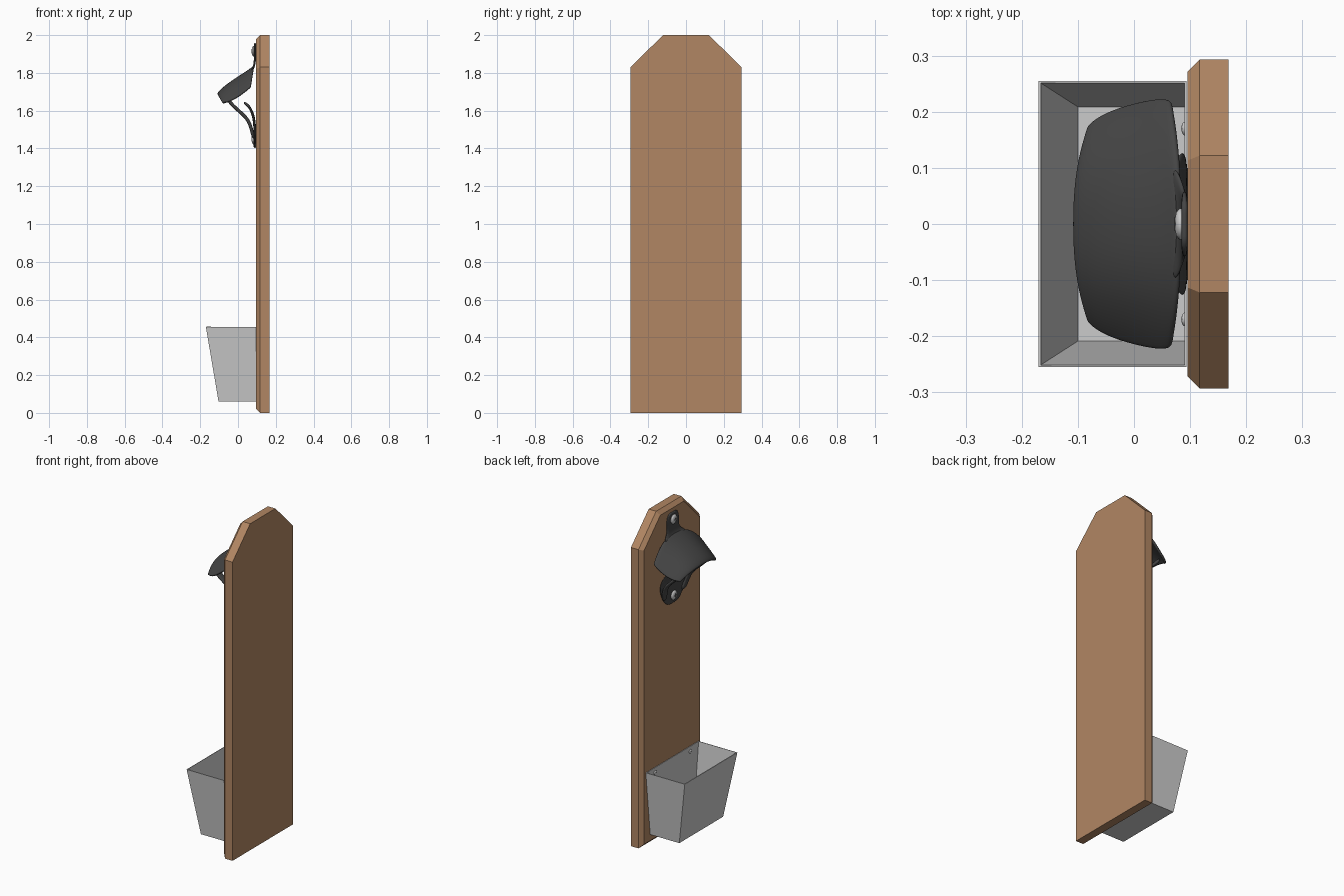
import bpy, bmesh, math
from mathutils import Vector

if "Cube" in bpy.data.objects:
    bpy.data.objects.remove(bpy.data.objects["Cube"])


def material(name, rgb):
    m = bpy.data.materials.new(name)
    m.diffuse_color = (*rgb, 1)
    m.use_nodes = True
    m.node_tree.nodes["Principled BSDF"].inputs["Base Color"].default_value = m.diffuse_color
    return m


WOOD = material("wood", (0.44, 0.24, 0.125))
IRON = material("dark_iron", (0.06, 0.06, 0.06))


def finish(name, bm, mat=None, smooth=False):
    bmesh.ops.recalc_face_normals(bm, faces=bm.faces)
    me = bpy.data.meshes.new(name)
    bm.to_mesh(me)
    bm.free()
    ob = bpy.data.objects.new(name, me)
    bpy.context.collection.objects.link(ob)
    if mat:
        me.materials.append(mat)
    if smooth:
        for p in me.polygons:
            p.use_smooth = True
    return ob


def sheet(name, rows, thickness, mat, offset=0):
    """Smooth thick sheet lofted through rows of points."""
    bm = bmesh.new()
    grid = [[bm.verts.new(p) for p in r] for r in rows]
    for a, b in zip(grid, grid[1:]):
        for i in range(len(a) - 1):
            bm.faces.new((a[i], a[i + 1], b[i + 1], b[i]))
    ob = finish(name, bm, mat, True)
    s = ob.modifiers.new("thick", "SOLIDIFY")
    s.thickness, s.offset = thickness, offset
    d = ob.modifiers.new("round", "SUBSURF")
    d.levels = d.render_levels = 2
    return ob


def screw(name, x, y, z, r, h):
    """Domed screw head pointing to -x, with a cross recess."""
    bm = bmesh.new()
    n, rings = 24, []
    for rad, dx in ((r, 0), (r, -h * .35), (r * .75, -h * .8), (r * .35, -h)):
        rings.append([bm.verts.new((x + dx, y + rad * math.cos(2 * math.pi * i / n),
                                    z + rad * math.sin(2 * math.pi * i / n))) for i in range(n)])
    for a, b in zip(rings, rings[1:]):
        for i in range(n):
            j = (i + 1) % n
            bm.faces.new((a[i], a[j], b[j], b[i]))
    bm.faces.new(rings[0])
    bm.faces.new(rings[-1])
    finish(name, bm, None, True)
    for k, (sy, sz) in enumerate(((r * .9, r * .2), (r * .2, r * .9))):
        bm = bmesh.new()
        bmesh.ops.create_cube(bm, size=1)
        bmesh.ops.scale(bm, vec=(h * .2, sy, sz), verts=bm.verts)
        bmesh.ops.translate(bm, vec=(x - h * .95, y, z), verts=bm.verts)
        finish(f"{name}_slot_{k}", bm, IRON)


# Backboard with clipped top corners and a chamfered front edge
bm = bmesh.new()
outline = [(-.293, 0), (.293, 0), (.293, 1.83), (.122, 2), (-.122, 2), (-.293, 1.83)]
back = bm.faces.new([bm.verts.new((.168, y, z)) for y, z in outline])
ext = bmesh.ops.extrude_face_region(bm, geom=[back], use_keep_orig=True)["geom"]
bmesh.ops.translate(bm, vec=(-.051, 0, 0), verts=[g for g in ext if isinstance(g, bmesh.types.BMVert)])
front = [g for g in ext if isinstance(g, bmesh.types.BMFace)][0]
bmesh.ops.recalc_face_normals(bm, faces=bm.faces)
bmesh.ops.inset_region(bm, faces=[front], thickness=.022, use_even_offset=True)
bmesh.ops.translate(bm, vec=(-.022, 0, 0), verts=front.verts)
finish("backboard", bm, WOOD)

# Open tapered cap box
bm = bmesh.new()
low = [bm.verts.new(p) for p in ((-.103, -.212, .06), (.094, -.212, .06), (.094, .212, .06), (-.103, .212, .06))]
top = [bm.verts.new(p) for p in ((-.17, -.255, .455), (.094, -.255, .455), (.094, .255, .455), (-.17, .255, .455))]
bm.faces.new(low[::-1])
for i in range(4):
    j = (i + 1) % 4
    bm.faces.new((low[i], low[j], top[j], top[i]))
box = finish("cap_box", bm)
s = box.modifiers.new("wall", "SOLIDIFY")
s.thickness, s.offset, s.use_even_offset = .004, -1, True
for n, y in (("left", -.17), ("right", .17)):
    screw(f"box_screw_{n}", .091, y, .425, .012, .006)

# Opener hood: arched rows from the wall outwards
# each row: centre x, centre z, side x, side z, half width
rows = []
for cx, cz, sx, sz, w in ((.084, 1.832, .068, 1.725, .215), (.068, 1.818, .055, 1.715, .223),
                          (.02, 1.787, .005, 1.675, .214), (-.04, 1.748, -.045, 1.648, .198),
                          (-.09, 1.708, -.072, 1.642, .18), (-.108, 1.684, -.08, 1.638, .168)):
    row = []
    for t in (-1, -.97, -.85, -.6, -.3, 0, .3, .6, .85, .97, 1):
        k = abs(t) ** 2.6
        row.append((cx + (sx - cx) * k, w * t, cz + (sz - cz) * k))
    rows.append(row)
sheet("opener_hood", rows, .014, IRON)

# Upper mounting tab, flaring into the hood
tab = [(.09, 1.958, .028), (.09, 1.948, .048), (.09, 1.92, .06), (.09, 1.88, .058),
       (.088, 1.85, .06), (.082, 1.828, .085), (.07, 1.812, .11)]
sheet("upper_tab", [[(x, w * t, z) for t in (-1, -.5, 0, .5, 1)] for x, z, w in tab], .011, IRON)

# Lower mounting plate, curling out into the central lip
plate = [(.09, 1.402, .035), (.09, 1.415, .07), (.09, 1.45, .098), (.089, 1.50, .125),
         (.086, 1.55, .133), (.076, 1.59, .115), (.058, 1.625, .085), (.03, 1.645, .06)]
sheet("lower_plate", [[(x, w * t, z) for t in (-1, -.5, 0, .5, 1)] for x, z, w in plate], .014, IRON)

# Side arms joining the lower plate to the hood
arm = [(.083, .09, 1.45), (.07, .108, 1.51), (.05, .115, 1.56), (.0, .122, 1.602),
       (-.04, .13, 1.64), (-.06, .135, 1.67)]
for n, s in (("left", -1), ("right", 1)):
    sheet(f"opener_arm_{n}", [[(x, s * (y + d), z) for d in (-.022, 0, .022)] for x, y, z in arm],
          .018, IRON)

# Opener screws
screw("opener_screw_top", .085, 0, 1.915, .028, .012)
screw("opener_screw_bottom", .084, 0, 1.45, .028, .012)
